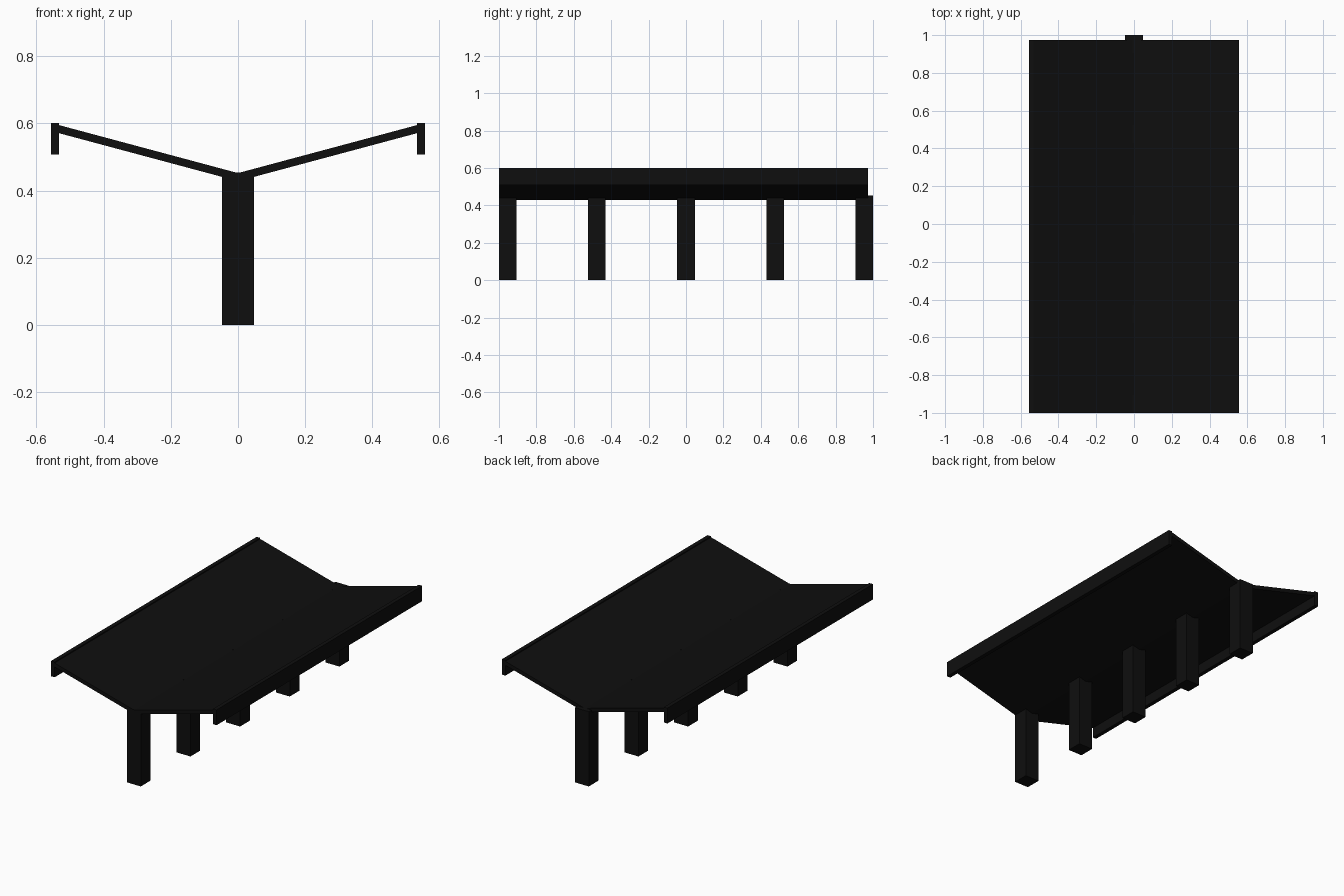
import bpy
import bmesh

cube = bpy.data.objects.get("Cube")
if cube:
    bpy.data.objects.remove(cube, do_unlink=True)

black = bpy.data.materials.new("matte_black")
black.use_nodes = True
colour = (0.0045, 0.0045, 0.0045, 1)
black.diffuse_color = colour
black.node_tree.nodes["Principled BSDF"].inputs["Base Color"].default_value = colour

FRONT, BACK = -1.0, 0.973   # roof ends along y
SLOPE = 0.268               # rise of each roof wing per unit of width


def prism(name, profile, y0, y1):
    """Extrude an (x, z) outline from y0 to y1."""
    bm = bmesh.new()
    face = bm.faces.new([bm.verts.new((x, y0, z)) for x, z in profile])
    ext = bmesh.ops.extrude_face_region(bm, geom=[face])
    verts = [g for g in ext["geom"] if isinstance(g, bmesh.types.BMVert)]
    bmesh.ops.translate(bm, verts=verts, vec=(0, y1 - y0, 0))
    bmesh.ops.recalc_face_normals(bm, faces=bm.faces)
    mesh = bpy.data.meshes.new(name)
    bm.to_mesh(mesh)
    bm.free()
    mesh.materials.append(black)
    obj = bpy.data.objects.new(name, mesh)
    bpy.context.collection.objects.link(obj)
    return obj


def rect(x0, x1, z0, z1):
    return [(x0, z0), (x1, z0), (x1, z1), (x0, z1)]


# V-shaped canopy: both sloping wings as one folded sheet
edge, top, bottom = 0.54, 0.452, 0.428
rise = edge * SLOPE
prism("canopy_roof",
      [(-edge, bottom + rise), (0, bottom), (edge, bottom + rise),
       (edge, top + rise), (0, top), (-edge, top + rise)], FRONT, BACK)

# Fascia boards along the two long edges
for side, x0, x1 in (("left", 0.532, 0.556), ("right", -0.556, -0.532)):
    prism(side + "_fascia", rect(x0, x1, 0.508, 0.601), FRONT, BACK)

# Row of square posts under the valley
HALF = 0.047
for i in range(5):
    y = (i - 2) * (1 - HALF) / 2
    prism(f"post_{i + 1}", rect(-HALF, HALF, 0, 0.454), y - HALF, y + HALF)
